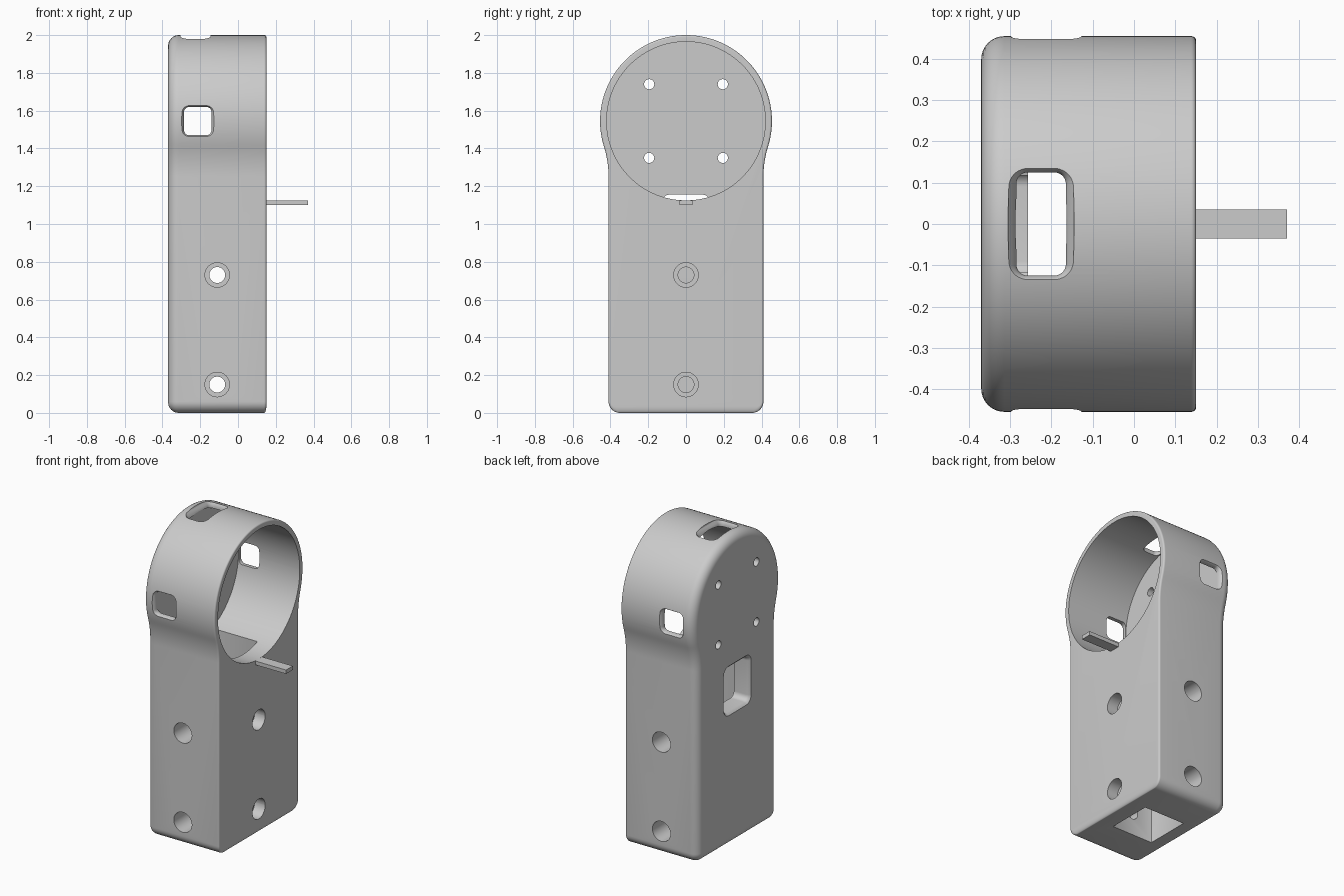
import bpy, bmesh
from math import sin, cos, pi, asin, radians

if "Cube" in bpy.data.objects:
    bpy.data.objects.remove(bpy.data.objects["Cube"])

grey = bpy.data.materials.new("light grey plastic")
grey.use_nodes = True
grey.diffuse_color = (0.6, 0.6, 0.6, 1)
grey.node_tree.nodes["Principled BSDF"].inputs["Base Color"].default_value = (0.6, 0.6, 0.6, 1)

HEAD_Z, HEAD_R = 1.545, 0.455      # round head
HALF_W, NECK_R = 0.41, 0.53        # straight sides and concave neck blend
BACK, FRONT, MID = -0.37, 0.15, -0.11


def loft(name, loops):
    """Skin matching closed loops and cap both ends."""
    bm = bmesh.new()
    rings = [[bm.verts.new(p) for p in loop] for loop in loops]
    n = len(rings[0])
    for lo, hi in zip(rings, rings[1:]):
        for i in range(n):
            j = (i + 1) % n
            bm.faces.new((lo[i], lo[j], hi[j], hi[i]))
    bm.faces.new(rings[0][::-1])
    bm.faces.new(rings[-1])
    bmesh.ops.recalc_face_normals(bm, faces=bm.faces)
    mesh = bpy.data.meshes.new(name)
    bm.to_mesh(mesh)
    bm.free()
    obj = bpy.data.objects.new(name, mesh)
    bpy.context.collection.objects.link(obj)
    mesh.materials.append(grey)
    return obj


def arc(cy, cz, r, a0, a1, n):
    return [(cy + r * cos(a0 + (a1 - a0) * i / n), cz + r * sin(a0 + (a1 - a0) * i / n))
            for i in range(n + 1)]


def outline(inset, base):
    """Body outline in y and z, inset at the sides and raised at the base."""
    neck = asin(((HEAD_R + NECK_R) ** 2 - (HALF_W + NECK_R) ** 2) ** 0.5 / (HEAD_R + NECK_R))
    neck_z = HEAD_Z - (HEAD_R + NECK_R) * sin(neck)
    corner = max(0.06 - max(inset, base), 0.004)
    half = arc(HALF_W - inset - corner, base + corner, corner, -pi / 2, 0, 8)
    half += arc(HALF_W + NECK_R, neck_z, NECK_R + inset, pi, pi - neck, 10)
    half += arc(0, HEAD_Z, HEAD_R - inset, -neck, pi / 2, 48)[1:]
    return half + [(-y, z) for y, z in half[-2::-1]]


def cutter(axis, a, b, half_a, half_b, r, levels, n=8):
    """Rounded-rectangle prism along an axis; levels are (position, growth)."""
    loops = []
    for t, grow in levels:
        ha, hb, rr = half_a + grow, half_b + grow, r + grow
        pts = []
        for k, (sa, sb) in enumerate(((1, 1), (-1, 1), (-1, -1), (1, -1))):
            ca, cb = a + sa * (ha - rr), b + sb * (hb - rr)
            # tiny gap keeps full circles free of doubled points
            pts += arc(ca, cb, rr, k * pi / 2 + 0.01, (k + 1) * pi / 2 - 0.01, n)
        loops.append([{"x": (t, p, q), "y": (p, t, q), "z": (p, q, t)}[axis] for p, q in pts])
    return loft("cutter", loops)


# Body: rounded back edge, crisp front edge, softened base
steps = [i * pi / 16 for i in range(9)]
loops = []
for s in steps:
    d = 0.056 * (1 - sin(s))
    loops.append([(BACK + 0.056 * (1 - cos(s)), y, z) for y, z in outline(d, d)])
for s in steps:
    side, base = 0.01 * (1 - cos(s)), 0.035 * (1 - cos(s))
    loop = outline(side, base)
    loops.append([(FRONT - (0.035 if z < 0.3 and abs(y) < 0.35 else 0.012) * (1 - sin(s)), y, z)
                  for y, z in loop])
body = loft("housing_body", loops)

# Cutters
cuts = []
# round bore with a flat floor
cuts.append(cutter("x", 0, HEAD_Z, 0.42, 0.42, 0.42, [(-0.29, 0), (0.3, 0)], 32))
# square socket from the base into the bore
cuts.append(cutter("z", MID, 0, 0.147, 0.147, 0.004, [(-0.1, 0), (1.2, 0)], 2))
# cable opening in the back
cuts.append(cutter("x", 0, 1.01, 0.125, 0.145, 0.035,
                   [(-0.42, 0.02), (-0.37, 0.016), (-0.36, 0.005), (-0.345, 0), (-0.2, 0)]))
# side windows with softened rims
rim = [(0.43, 0), (0.442, 0.003), (0.452, 0.01), (0.47, 0.025)]
cuts.append(cutter("y", -0.213, HEAD_Z, 0.073, 0.075, 0.028,
                   [(-t, g) for t, g in rim[::-1]] + rim))
# top window
cuts.append(cutter("z", -0.225, 0, 0.06, 0.125, 0.028,
                   [(1.7, 0), (1.96, 0), (1.975, 0.006), (1.99, 0.018), (2.05, 0.03)]))
# stepped screw holes through the sides and the front
for z in (0.15, 0.73):
    cuts.append(cutter("y", MID, z, 0.042, 0.042, 0.042,
                       [(-0.6, 0.023), (-0.21, 0.023), (-0.21, 0), (0.21, 0), (0.21, 0.023), (0.6, 0.023)]))
    cuts.append(cutter("x", 0, z, 0.042, 0.042, 0.042,
                       [(-0.1, 0), (0.075, 0), (0.075, 0.023), (0.3, 0.023)]))
# four small mounting holes in the bore floor
for y in (-0.195, 0.195):
    for dz in (-0.195, 0.195):
        cuts.append(cutter("x", y, HEAD_Z + dz, 0.027, 0.027, 0.027, [(-0.5, 0), (-0.2, 0)], 5))

bpy.context.view_layer.objects.active = body
for c in cuts:
    c.hide_render = True
    mod = body.modifiers.new("cut", "BOOLEAN")
    mod.operation, mod.solver, mod.object = "DIFFERENCE", "EXACT", c
    bpy.ops.object.modifier_apply(modifier=mod.name)
    bpy.data.objects.remove(c)

bpy.ops.object.select_all(action="DESELECT")
body.select_set(True)
bpy.ops.object.shade_smooth_by_angle(angle=radians(30))

# Small flat tab projecting below the bore
tab = [(-0.035, 1.1), (0.035, 1.1), (0.035, 1.125), (-0.035, 1.125)]
loft("front_tab", [[(x, y, z) for y, z in tab] for x in (0.1, 0.37)])
